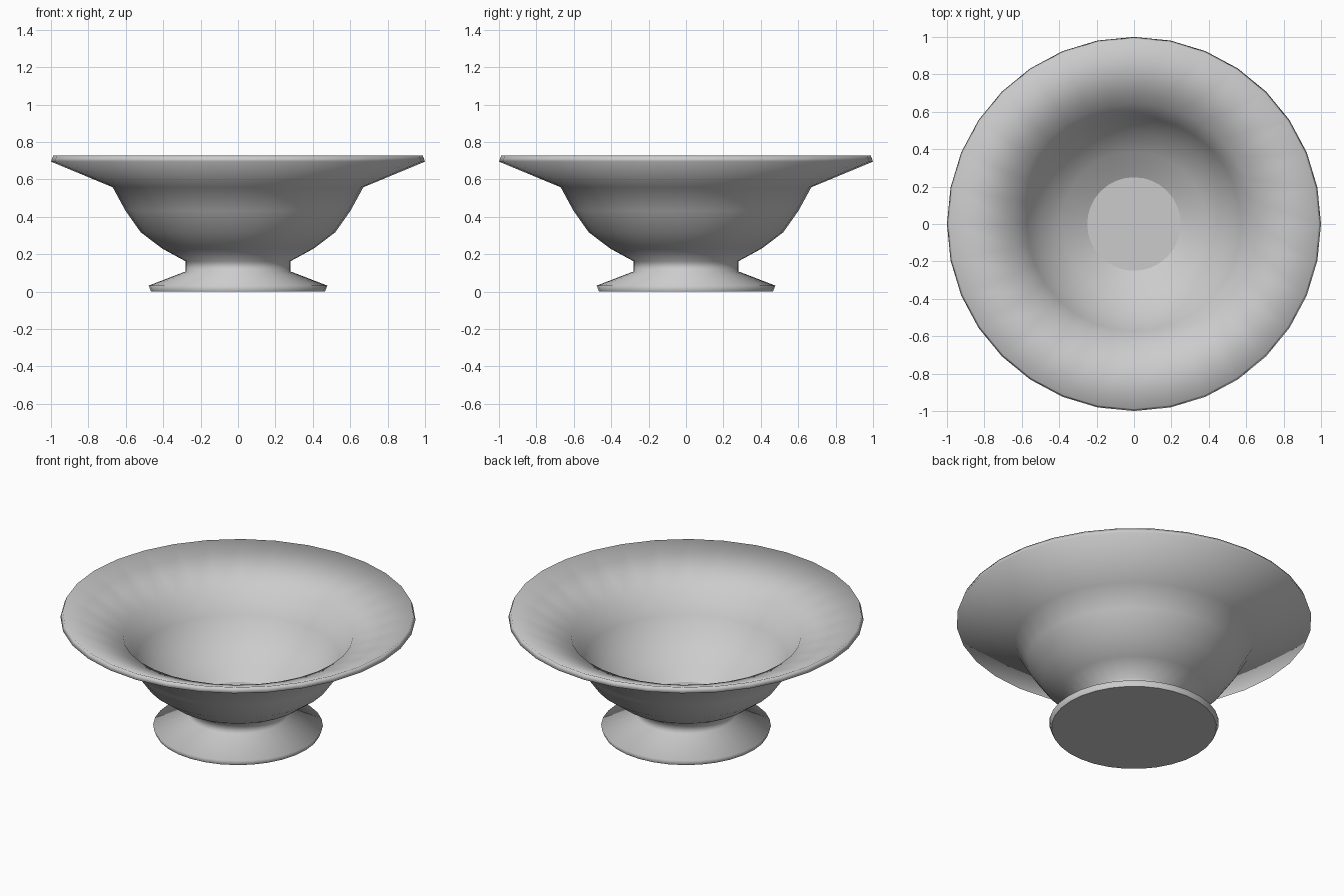
import bpy, bmesh
from math import cos, sin, tau

if "Cube" in bpy.data.objects:
    bpy.data.objects.remove(bpy.data.objects["Cube"])

SIDES = 32

# (radius, height): foot, neck, outer bowl, flared rim, then down the inside
profile = [
    (0.465, 0.0), (0.478, 0.032), (0.28, 0.108), (0.28, 0.162),
    (0.405, 0.23), (0.52, 0.317), (0.602, 0.433), (0.67, 0.558),
    (1.0, 0.695), (0.988, 0.727),
    (0.647, 0.583), (0.573, 0.451), (0.496, 0.34), (0.387, 0.259),
    (0.25, 0.183),
]

bm = bmesh.new()
rings = [[bm.verts.new((r * cos(tau * i / SIDES), r * sin(tau * i / SIDES), z))
          for i in range(SIDES)] for r, z in profile]

# Smooth turned wall
for low, high in zip(rings, rings[1:]):
    for i in range(SIDES):
        j = (i + 1) % SIDES
        bm.faces.new((low[i], low[j], high[j], high[i])).smooth = True

# Flat underside and flat bowl floor, with crisp borders
for cap in (bm.faces.new(rings[0][::-1]), bm.faces.new(rings[-1])):
    cap.smooth = False
    for edge in cap.edges:
        edge.smooth = False

mesh = bpy.data.meshes.new("footed_bowl")
bm.to_mesh(mesh)
bm.free()
bowl = bpy.data.objects.new("footed_bowl", mesh)
bpy.context.collection.objects.link(bowl)
